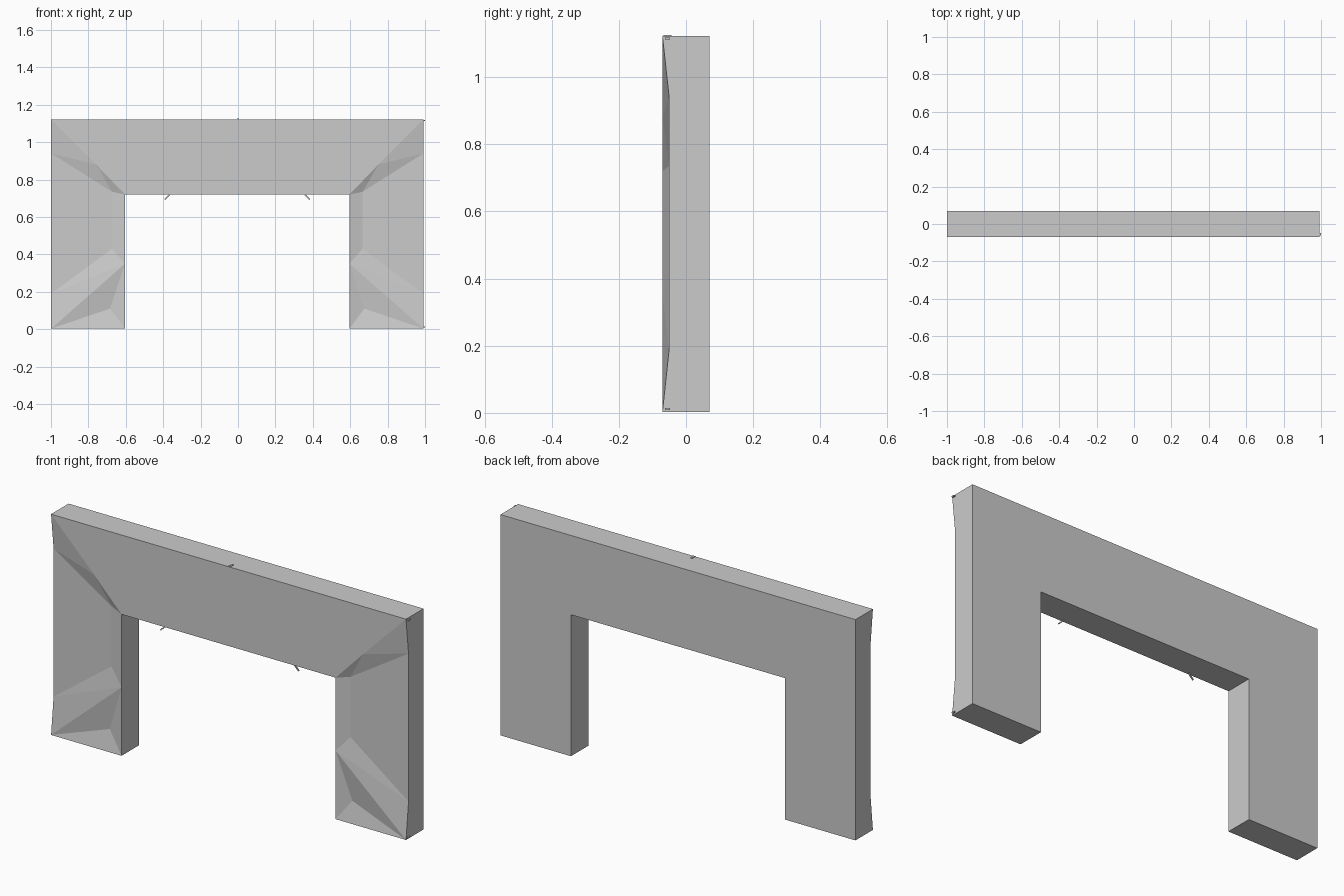
import bpy, bmesh, math

if "Cube" in bpy.data.objects:
    bpy.data.objects.remove(bpy.data.objects["Cube"])

CX, OUT, INN, TOP, LINTEL, BOT = -0.004, 0.995, 0.6, 1.122, 0.72, 0.003
F, R, B = -0.07, -0.05, 0.07   # front, recessed front, back depths

# Right half of the surround: named points
P = {
    # front plane
    "ft": (0, F, TOP), "fl": (0, F, LINTEL), "ot": (OUT, F, TOP),
    "dm": (0.755, F, 0.881), "it": (INN, F, LINTEL),
    "ir": (INN, F, 0.35), "ib": (INN, F, BOT), "ob": (OUT, F, BOT),
    # recessed leg panel
    "pt": (OUT, R, 0.94), "pi": (0.67, R, 0.735),
    "pl": (0.67, R, 0.43), "pb": (OUT, R, 0.19), "pit": (0.68, R, 0.11),
    # back plane
    "bt": (0, B, TOP), "bl": (0, B, LINTEL), "bot": (OUT, B, TOP),
    "bit": (INN, B, LINTEL), "bib": (INN, B, BOT), "bob": (OUT, B, BOT),
}
FACES = [
    "ft fl it dm ot",                       # lintel front
    "ot dm pt", "dm pi pt", "dm it pi",     # slope below the mitre
    "pt pi pl pb",                          # sunken panel
    "pi it ir pl",                          # inner slope
    "pb pl ir", "pb ir ob",                 # ridge, upper side
    "ob ir pit", "ir ib pit", "ib ob pit",  # pocket at the foot
    "ot pt pb ob bob bot",                  # outer side
    "it bit bib ir", "ir bib ib",           # inner side
    "ft ot bot bt", "fl bl bit it", "ib bib bob ob",
    "bt bot bob bib bit bl",                # back
]

bm = bmesh.new()
V = {k: bm.verts.new(c) for k, c in P.items()}
for f in FACES:
    bm.faces.new([V[k] for k in f.split()])
bmesh.ops.recalc_face_normals(bm, faces=bm.faces)
mesh = bpy.data.meshes.new("fireplace_surround")
bm.to_mesh(mesh)
bm.free()
body = bpy.data.objects.new("fireplace_surround", mesh)
bpy.context.collection.objects.link(body)
body.location.x = CX
body.modifiers.new("Mirror", 'MIRROR').use_axis[0] = True


def clip(name, loc, size, tilt=0):
    bpy.ops.mesh.primitive_cube_add(size=1, location=loc, rotation=(0, tilt, 0))
    ob = bpy.context.object
    ob.name = name
    ob.scale = size


# Tiny clips on the edges
for s in (-1, 1):
    clip("lintel_clip", (CX + s * 0.375, -0.06, 0.706), (0.036, 0.006, 0.006), s * math.radians(45))
clip("top_clip", (0, -0.055, 1.122), (0.01, 0.025, 0.007))
for z in (0.012, 1.115):
    clip("corner_clip", (0.994, -0.055, z), (0.011, 0.015, 0.006))
